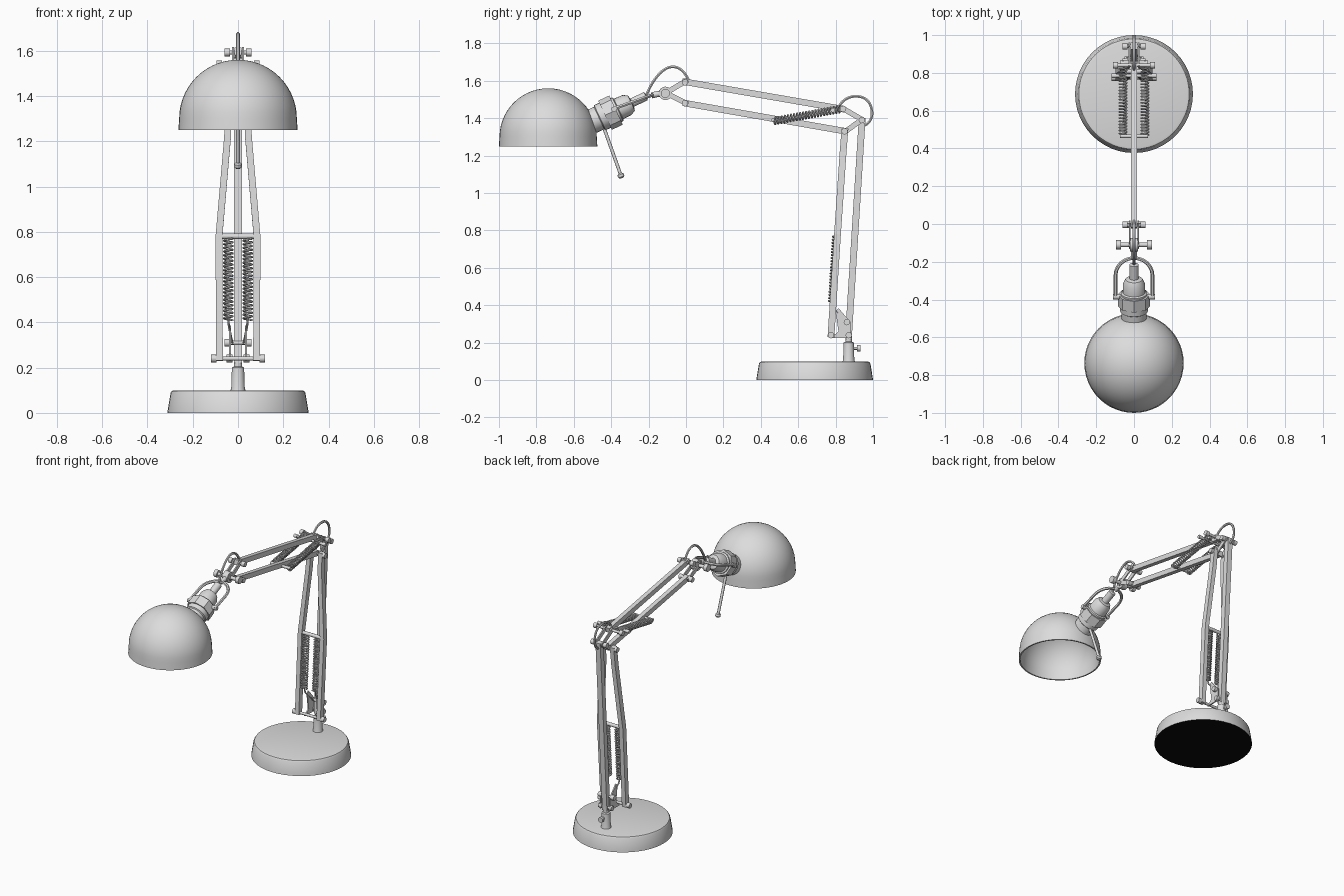
import bpy, bmesh, math
from mathutils import Vector

cube = bpy.data.objects.get("Cube")
if cube:
    bpy.data.objects.remove(cube, do_unlink=True)


def material(name, v):
    m = bpy.data.materials.new(name)
    m.use_nodes = True
    col = (v, v, v, 1)
    m.diffuse_color = col
    m.node_tree.nodes["Principled BSDF"].inputs["Base Color"].default_value = col
    return m


GREY = material("light grey enamel", 0.72)
BLACK = material("black felt", 0.003)


def finish(name, bm, smooth=True):
    bmesh.ops.recalc_face_normals(bm, faces=bm.faces)
    me = bpy.data.meshes.new(name)
    bm.to_mesh(me)
    bm.free()
    me.materials.append(GREY)
    ob = bpy.data.objects.new(name, me)
    bpy.context.collection.objects.link(ob)
    if smooth:
        bpy.ops.object.select_all(action='DESELECT')
        ob.select_set(True)
        bpy.context.view_layer.objects.active = ob
        bpy.ops.object.shade_smooth_by_angle(angle=math.radians(35))
    return ob


def lathe(name, profile, origin, axis=(0, 0, 1), n=32, cap=True):
    """Revolve (radius, height) pairs around an axis."""
    bm = bmesh.new()
    rot = Vector((0, 0, 1)).rotation_difference(Vector(axis))
    rings = []
    for r, h in profile:
        rings.append([bm.verts.new(Vector(origin) + rot @ Vector(
            (r * math.cos(2 * math.pi * i / n), r * math.sin(2 * math.pi * i / n), h)))
            for i in range(n)])
    for a, b in zip(rings, rings[1:]):
        for i in range(n):
            j = (i + 1) % n
            bm.faces.new((a[i], a[j], b[j], b[i]))
    if cap:
        bm.faces.new(rings[0])
        bm.faces.new(rings[-1])
    bmesh.ops.remove_doubles(bm, verts=bm.verts, dist=1e-5)
    return finish(name, bm)


def rod(name, p, q, r, n=12):
    d = Vector(q) - Vector(p)
    return lathe(name, [(r, 0), (r, d.length)], p, d, n)


def pin(name, y, z, half, r=0.009, head=0.017):
    """Cross pin along x with a fat knob at each end."""
    lathe(name, [(head, -half), (head, -half + 0.025), (r, -half + 0.025),
                 (r, half - 0.025), (head, half - 0.025), (head, half)],
          (0, y, z), (1, 0, 0), 12)


def bar(name, pts, wide, thick):
    """Flat bar of rectangular section along a path, square to x."""
    bm = bmesh.new()
    pts = [Vector(p) for p in pts]
    d = pts[-1] - pts[0]
    side = Vector((0, -d.z, d.y)).normalized() * thick / 2
    w = Vector((wide / 2, 0, 0))
    rings = [[bm.verts.new(p + s) for s in (w + side, side - w, -w - side, w - side)] for p in pts]
    for a, b in zip(rings, rings[1:]):
        for i in range(4):
            j = (i + 1) % 4
            bm.faces.new((a[i], a[j], b[j], b[i]))
    bm.faces.new(rings[0])
    bm.faces.new(rings[-1])
    return finish(name, bm, False)


def plate(name, outline, x, thick):
    """Outline in the y-z plane, extruded along x."""
    bm = bmesh.new()
    f = bm.faces.new([bm.verts.new((x - thick / 2, y, z)) for y, z in outline])
    ext = bmesh.ops.extrude_face_region(bm, geom=[f])["geom"]
    bmesh.ops.translate(bm, vec=(thick, 0, 0),
                        verts=[v for v in ext if isinstance(v, bmesh.types.BMVert)])
    return finish(name, bm, False)


def wire(name, pts, r, spline='POLY'):
    cu = bpy.data.curves.new(name, 'CURVE')
    cu.dimensions = '3D'
    cu.bevel_depth = r
    cu.bevel_resolution = 1
    cu.use_fill_caps = True
    s = cu.splines.new(spline)
    s.points.add(len(pts) - 1)
    for p, co in zip(s.points, pts):
        p.co = (*co, 1)
    if spline == 'NURBS':
        s.use_endpoint_u = True
        s.order_u = 4
        s.resolution_u = 8
    cu.materials.append(GREY)
    ob = bpy.data.objects.new(name, cu)
    bpy.context.collection.objects.link(ob)
    bpy.ops.object.select_all(action='DESELECT')
    ob.select_set(True)
    bpy.context.view_layer.objects.active = ob
    bpy.ops.object.convert(target='MESH')
    bpy.ops.object.shade_smooth_by_angle(angle=math.radians(50))


def spring(name, p, q, r=0.019, turns=22, step=10):
    p, q = Vector(p), Vector(q)
    d = q - p
    u = Vector((1, 0, 0))
    v = d.normalized().cross(u)
    n = turns * step
    wire(name, [p + d * i / n + r * (u * math.cos(2 * math.pi * i / step)
                + v * math.sin(2 * math.pi * i / step)) for i in range(n + 1)], 0.005)


# Weighted base with felt underside, and its post
base = lathe("base", [(0.312, 0), (0.31, 0.015), (0.298, 0.088), (0.292, 0.097), (0.28, 0.1)],
             (0, 0.688, 0), n=48)
base.data.materials.append(BLACK)
for f in base.data.polygons:
    if f.normal.z < -0.9:
        f.material_index = 1
lathe("post", [(0.034, 0.095), (0.03, 0.11), (0.027, 0.2), (0.018, 0.205), (0.018, 0.26)],
      (0, 0.87, 0), n=20)
rod("post_screw", (0, 0.88, 0.17), (0, 0.92, 0.17), 0.008)
rod("post_screw_head", (0, 0.915, 0.17), (0, 0.932, 0.17), 0.018)

# Lower joint
for s in (-1, 1):
    plate("lower_bracket", [(0.775, 0.225), (0.885, 0.225), (0.88, 0.31), (0.815, 0.385), (0.8, 0.37),
                            (0.815, 0.26)], s * 0.035, 0.008)
pin("lower_front_pin", 0.775, 0.24, 0.12)
pin("lower_back_pin", 0.87, 0.24, 0.05)
pin("lower_spring_pin", 0.86, 0.31, 0.06)

# Lower arm: a bowed pair in front, one straight bar behind
for s in (-1, 1):
    bar("lower_arm_front", [(s * 0.082, 0.775, 0.23), (s * 0.084, 0.81, 0.78),
                            (s * 0.046, 0.84, 1.22), (s * 0.042, 0.85, 1.345)], 0.03, 0.036)
    spring("lower_spring", (s * 0.043, 0.781, 0.41), (s * 0.043, 0.803, 0.77))
    wire("lower_spring_hook", [(s * 0.043, 0.781, 0.42), (s * 0.04, 0.79, 0.38),
                               (s * 0.025, 0.855, 0.31)], 0.005)
bar("lower_arm_back", [(0, 0.868, 0.22), (0, 0.942, 1.4)], 0.036, 0.036)
rod("lower_spring_crossbar", (-0.07, 0.808, 0.78), (0.07, 0.808, 0.78), 0.012)

# Elbow
for s in (-1, 1):
    bar("elbow_upper_link", [(s * 0.025, 0.83, 1.457), (s * 0.025, 0.955, 1.385)], 0.008, 0.028)
    bar("elbow_lower_link", [(s * 0.025, 0.84, 1.32), (s * 0.025, 0.95, 1.4)], 0.008, 0.028)
    spring("upper_spring", (s * 0.058, 0.47, 1.385), (s * 0.058, 0.83, 1.45))
pin("elbow_back_pin", 0.94, 1.39, 0.06)
pin("elbow_front_pin", 0.848, 1.33, 0.075)
pin("elbow_top_pin", 0.84, 1.45, 0.11)
pin("elbow_spring_pin", 0.785, 1.443, 0.12, head=0.012)

# Upper arm
bar("upper_arm_top", [(0, -0.02, 1.597), (0, 0.85, 1.447)], 0.03, 0.034)
bar("upper_arm_bottom", [(0, -0.015, 1.482), (0, 0.86, 1.329)], 0.03, 0.034)
rod("upper_spring_crossbar", (-0.075, 0.465, 1.39), (0.075, 0.465, 1.39), 0.01)

# Head joint
for s in (-1, 1):
    bar("head_upper_link", [(s * 0.022, -0.125, 1.525), (s * 0.022, 0.01, 1.605)], 0.008, 0.028)
    bar("head_lower_link", [(s * 0.022, -0.125, 1.543), (s * 0.022, 0.012, 1.475)], 0.008, 0.028)
pin("head_top_pin", -0.005, 1.592, 0.06)
pin("head_bottom_pin", -0.005, 1.48, 0.05)
pin("head_tilt_pin", -0.11, 1.533, 0.095, 0.012, 0.024)
lathe("head_hub", [(0.036, -0.02), (0.036, 0.02)], (0, -0.11, 1.533), (1, 0, 0), 20)

# Lamp holder along a slanted axis, with its forked bracket
axis = Vector((0, 0.9, 0.42)).normalized()
lathe("lamp_holder", [(0.066, -0.06), (0.066, 0.05), (0.074, 0.055), (0.074, 0.085), (0.07, 0.085),
                      (0.07, 0.16), (0.06, 0.165), (0.058, 0.215), (0.045, 0.24), (0.024, 0.245),
                      (0.024, 0.325), (0.012, 0.33)], (0, -0.51, 1.38), axis, 24)
lathe("holder_nut", [(0.086, 0.085), (0.086, 0.15)], (0, -0.51, 1.38), axis, 8)
arch = [(-0.098, 0)] + [(0.098 * math.cos(a), 0.13 + 0.098 * math.sin(a))
                        for a in [math.pi * (1 - i / 12) for i in range(13)]] + [(0.098, 0)]
fork_dir = Vector((0, 0.93, 0.33)).normalized()
wire("fork", [Vector((x, -0.395, 1.448)) + fork_dir * t for x, t in arch], 0.01)
rod("fork_stem", (0, -0.185, 1.522), (0, -0.1, 1.54), 0.016)
for s in (-1, 1):
    rod("fork_pivot", (s * 0.06, -0.385, 1.448), (s * 0.11, -0.385, 1.448), 0.014)

# Handle rod with tip
rod("handle", (0, -0.45, 1.38), (0, -0.35, 1.1), 0.009)
lathe("handle_tip", [(0.01, -0.014), (0.017, -0.007), (0.017, 0.007), (0.01, 0.014)],
      (0, -0.348, 1.093), (0, 0.34, -0.94), 12)

# Open dome shade
R = 0.26
dome = [(R + 0.003, 0), (R + 0.002, 0.02)] + [
    (R * math.cos(a), 0.05 + R * math.sin(a)) for a in [math.pi / 2 * i / 14 for i in range(15)]]
inner = [(r * 0.965, 0.05 + (h - 0.05) * 0.965 if h > 0.05 else h) for r, h in reversed(dome)]
lathe("shade", dome + inner + dome[:1], (0, -0.737, 1.25), n=48, cap=False)

# Power cable loops over the joints
wire("head_cable", [(0, -0.22, 1.5), (0, -0.2, 1.56), (0, -0.14, 1.66), (0, -0.05, 1.69),
                    (0, 0.0, 1.64), (0, 0.02, 1.59)], 0.008, 'NURBS')
wire("elbow_cable", [(0, 0.81, 1.45), (0, 0.84, 1.51), (0, 0.93, 1.53), (0, 1.0, 1.48),
                     (0, 1.0, 1.38), (0, 0.95, 1.36)], 0.008, 'NURBS')
